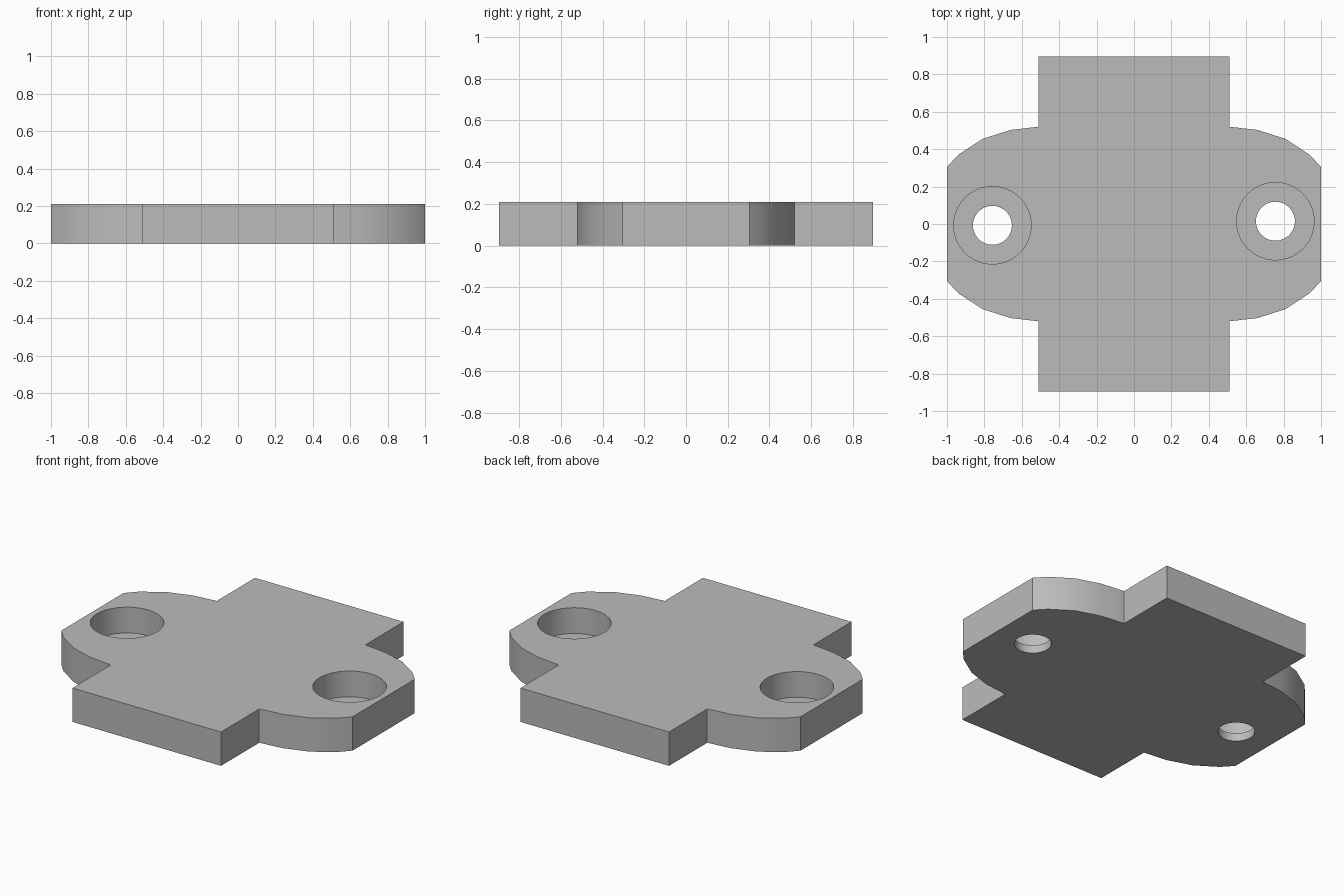
import bpy
import bmesh
import math

THICK = 0.21
BORE_FLOOR = 0.05

cube = bpy.data.objects.get("Cube")
if cube:
    bpy.data.objects.remove(cube, do_unlink=True)

grey = bpy.data.materials.new("plain grey")
grey.use_nodes = True
GREY = (0.5, 0.5, 0.5, 1)
grey.diffuse_color = GREY
grey.node_tree.nodes["Principled BSDF"].inputs["Base Color"].default_value = GREY


def prism(name, outline, z0, z1):
    """Extrude a closed counter-clockwise outline from z0 to z1."""
    bm = bmesh.new()
    base = bm.faces.new([bm.verts.new((x, y, z0)) for x, y in outline])
    top = bmesh.ops.extrude_face_region(bm, geom=[base])["geom"]
    verts = [v for v in top if isinstance(v, bmesh.types.BMVert)]
    bmesh.ops.translate(bm, verts=verts, vec=(0, 0, z1 - z0))
    bmesh.ops.recalc_face_normals(bm, faces=bm.faces)
    mesh = bpy.data.meshes.new(name)
    bm.to_mesh(mesh)
    bm.free()
    mesh.materials.append(grey)
    obj = bpy.data.objects.new(name, mesh)
    bpy.context.collection.objects.link(obj)
    return obj


def circle(cx, cy, r, n=64):
    return [(cx + r * math.cos(math.tau * i / n), cy + r * math.sin(math.tau * i / n))
            for i in range(n)]


# Plate outline: one quarter, mirrored into the other three
quarter = [(1, 0.305), (0.94, 0.37), (0.81, 0.455), (0.66, 0.503), (0.51, 0.52), (0.51, 0.895)]
half = quarter + [(-x, y) for x, y in reversed(quarter)]
plate = prism("mounting_plate", half + [(-x, -y) for x, y in half], 0, THICK)

# Counterbored screw holes, one at each end
cutters = []
for side, cx, cy in (("left", 0.756, 0.015), ("right", -0.757, -0.007)):
    cutters.append(prism(side + "_counterbore_cutter", circle(cx, cy, 0.207), BORE_FLOOR, THICK + 0.1))
    cutters.append(prism(side + "_hole_cutter", circle(cx, cy, 0.104), -0.1, THICK + 0.05))

bpy.ops.object.select_all(action="DESELECT")
plate.select_set(True)
bpy.context.view_layer.objects.active = plate
for cutter in cutters:
    cutter.hide_render = True
    cut = plate.modifiers.new(cutter.name, "BOOLEAN")
    cut.operation = "DIFFERENCE"
    cut.solver = "EXACT"
    cut.object = cutter
    bpy.ops.object.modifier_apply(modifier=cut.name)
    bpy.data.objects.remove(cutter, do_unlink=True)

# Smooth curved walls, crisp rims and corners
bpy.ops.object.shade_smooth_by_angle(angle=math.radians(30))
